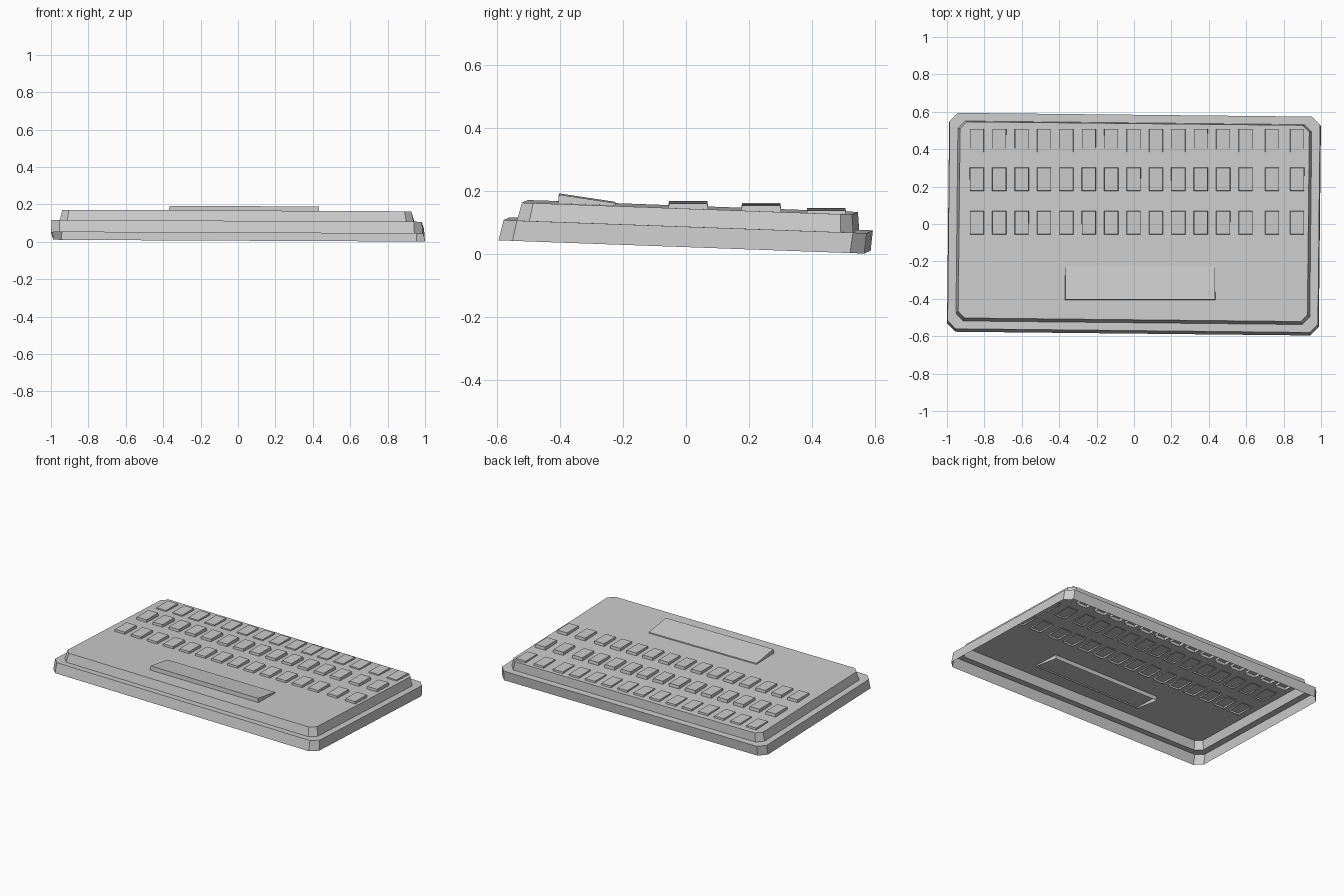
import bpy, bmesh
from mathutils import Matrix, Vector

if "Cube" in bpy.data.objects:
    bpy.data.objects.remove(bpy.data.objects["Cube"])

YAW, ROLL, PITCH = -0.0105, -0.005, -0.036   # the case sits slightly askew and slopes to the back


def finish(name, bm):
    bmesh.ops.recalc_face_normals(bm, faces=bm.faces)
    mesh = bpy.data.meshes.new(name)
    bm.to_mesh(mesh)
    bm.free()
    obj = bpy.data.objects.new(name, mesh)
    bpy.context.collection.objects.link(obj)
    return obj


def chamfered_rect(x0, x1, y0, y1, c):
    return [(x0 + c, y0), (x1 - c, y0), (x1, y0 + c), (x1, y1 - c),
            (x1 - c, y1), (x0 + c, y1), (x0, y1 - c), (x0, y0 + c)]


# Case: two-tier shell, open underneath
def build_case():
    tiers = [  # x0, x1, y0, y1, corner, height
        (-0.994, 0.994, -0.586, 0.577, 0.045, 0.0),
        (-0.991, 0.989, -0.570, 0.584, 0.043, 0.065),
        (-0.947, 0.945, -0.528, 0.541, 0.040, 0.065),
        (-0.935, 0.932, -0.512, 0.537, 0.036, 0.122)]
    bm = bmesh.new()
    rot = Matrix.Rotation(YAW, 3, 'Z')
    rings = []
    for *rect, h in tiers:
        ring = []
        for x, y in chamfered_rect(*rect):
            p = rot @ Vector((x, y, 0))
            p.z = 0.0265 + h + ROLL * p.x + PITCH * p.y
            ring.append(bm.verts.new(p))
        rings.append(ring)
    for a, b in zip(rings, rings[1:]):
        for i in range(8):
            j = (i + 1) % 8
            bm.faces.new((a[i], a[j], b[j], b[i]))
    bm.faces.new(rings[-1])
    finish("case", bm)


# Cap: slightly tapered block, open underneath, with a sloping top
def cap(name, x, y, top, w, d, h, slope=0.0, taper=0.003):
    bm = bmesh.new()
    bmesh.ops.create_cube(bm, size=1)
    for v in bm.verts:
        inset = taper if v.co.z > 0 else 0
        sx, sy = (1 if v.co.x > 0 else -1), (1 if v.co.y > 0 else -1)
        dy = sy * (d / 2 - inset)
        dx = sx * (w / 2 - inset)
        z = (0 if v.co.z > 0 else -h) + slope * dy + ROLL * (x + dx)
        v.co = (dx, dy, z)
    bottom = [f for f in bm.faces if all(v.co.z < -h * 0.5 + slope * v.co.y + ROLL * x for v in f.verts)]
    bmesh.ops.delete(bm, geom=bottom, context='FACES_ONLY')
    obj = finish(name, bm)
    obj.location = (x, y, top)


build_case()

# Keys: three rows of fifteen, the last two columns spaced wider
columns = [-0.84 + 0.1197 * i for i in range(13)] + [0.738, 0.872]
for r, (y, top) in enumerate([(0.007, 0.164), (0.239, 0.158), (0.446, 0.142)]):
    for c, x in enumerate(columns):
        cap(f"key_row{r + 1}_{c + 1}", x, y, top, 0.078, 0.128, 0.025)

# Space bar
cap("space_bar", 0.033, -0.314, 0.177, 0.805, 0.186, 0.036, slope=-0.15)
